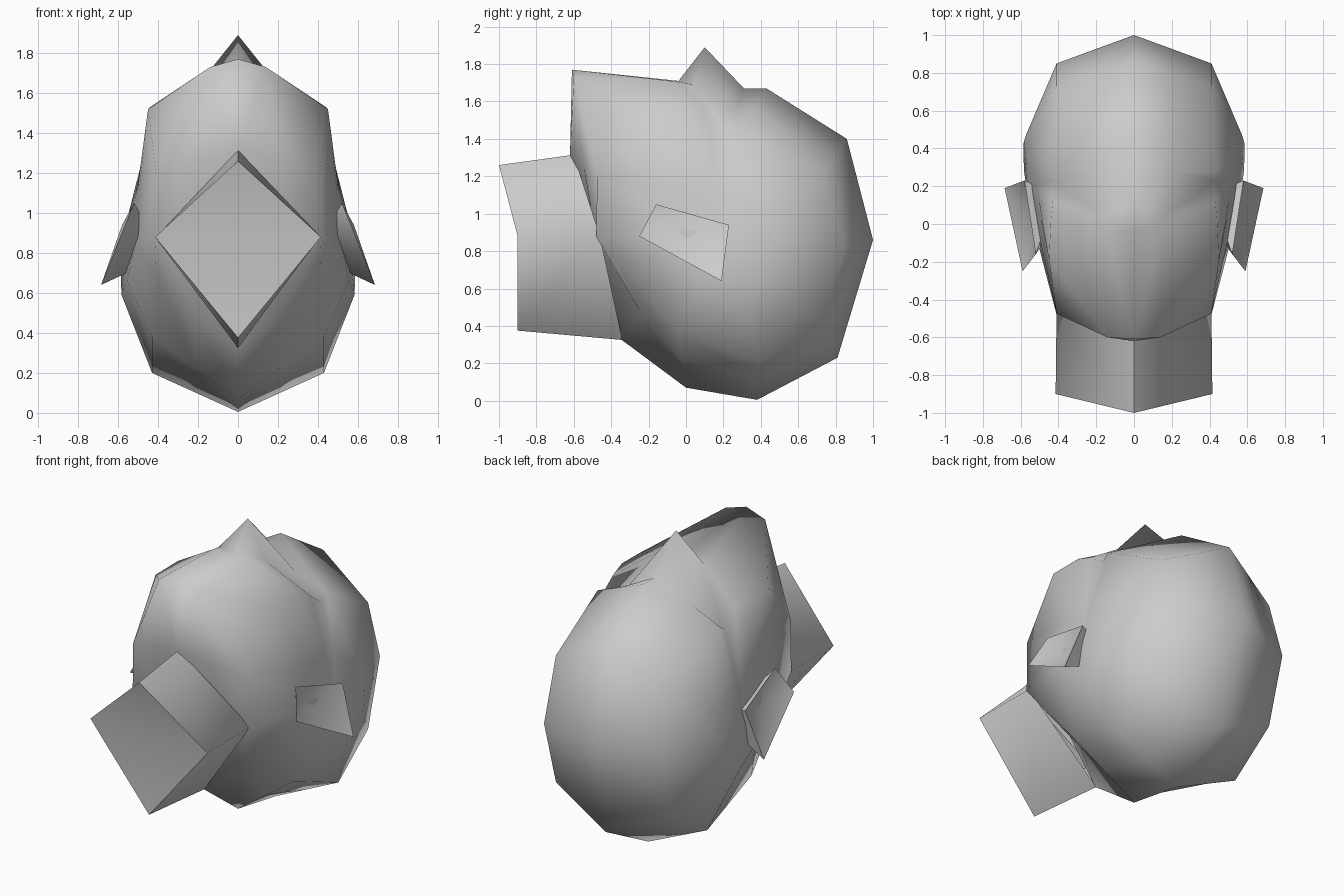
import bpy, bmesh, math

cube = bpy.data.objects.get("Cube")
if cube:
    bpy.data.objects.remove(cube, do_unlink=True)

grey = bpy.data.materials.new("plain_grey")
grey.use_nodes = True
grey.diffuse_color = (0.6, 0.6, 0.6, 1)
grey.node_tree.nodes["Principled BSDF"].inputs["Base Color"].default_value = (0.6, 0.6, 0.6, 1)


def finish(name, bm, angle):
    bmesh.ops.remove_doubles(bm, verts=bm.verts, dist=0.0005)
    bmesh.ops.recalc_face_normals(bm, faces=bm.faces)
    mesh = bpy.data.meshes.new(name)
    bm.to_mesh(mesh)
    bm.free()
    mesh.materials.append(grey)
    obj = bpy.data.objects.new(name, mesh)
    bpy.context.collection.objects.link(obj)
    bpy.ops.object.select_all(action='DESELECT')
    obj.select_set(True)
    bpy.context.view_layer.objects.active = obj
    bpy.ops.object.shade_smooth_by_angle(angle=math.radians(angle))
    return obj


def bridge(bm, a, b, split=()):
    # Rows listed in split are cut along the a[i+1] to b[i] diagonal
    n = len(a)
    for i in range(n):
        j = (i + 1) % n
        if i in split:
            bm.faces.new((a[i], a[j], b[i]))
            bm.faces.new((a[j], b[j], b[i]))
        else:
            bm.faces.new((a[i], a[j], b[j], b[i]))


def fan(bm, ring, tip):
    for i in range(len(ring)):
        bm.faces.new((ring[i], ring[(i + 1) % len(ring)], tip))


# Head with crest: centre outline (y, z) paired with a shoulder ring (x, y, z)
outline = [(-.62, 1.31), (-.61, 1.77), (-.04, 1.71), (.1, 1.89), (.31, 1.67), (.43, 1.67), (.86, 1.4),
           (1, .86), (.81, .23), (.38, .005), (0, .07), (-.35, .33), (-.48, .85)]
shoulder = [(.41, -.475, 1.2), (.45, -.19, 1.52), (.44, .02, 1.53), (.43, .12, 1.5), (.43, .23, 1.42),
            (.43, .28, 1.46), (.41, .73, 1.22), (.41, .85, .83), (.41, .73, .41),
            (.43, .4, .2), (.43, -.05, .38), (.415, -.35, .72), (.41, -.48, .88)]
# Brow, crown and jaw points that leave the straight line to the shoulder
bulge = {1: (.14, -.6, 1.73), 2: (.15, -.04, 1.705), 3: (.16, .04, 1.69), 11: (.2, -.24, .47)}
bm = bmesh.new()
middle = [bm.verts.new((0, y, z)) for y, z in outline]
for side in (1, -1):
    half, outer, cheek = [], [], []
    for i, (x, y, z) in enumerate(shoulder):
        cy, cz = outline[i]
        hx, hy, hz = bulge.get(i, (x / 2, (y + cy) / 2, (z + cz) / 2))
        half.append(bm.verts.new((side * hx, hy, hz)))
        outer.append(bm.verts.new((side * x, y, z)))
        sy, sz = .2 + .42 * (y - .2), .85 + .4 * (z - .85)
        cheek.append(bm.verts.new((side * (.535 + .1 * sy - .12 * (sz - .75)), sy, sz)))
    bridge(bm, middle, half)
    bridge(bm, half, outer, split=(0,))
    bridge(bm, outer, cheek)
    fan(bm, cheek, bm.verts.new((side * .555, .2, .85)))
finish("head", bm, 110)

# Snout: diamond tube with a slanted end
bm = bmesh.new()
back = [bm.verts.new(p) for p in ((0, -.6, 1.315), (.41, -.46, .88), (0, -.34, .325), (-.41, -.46, .88))]
front = [bm.verts.new(p) for p in ((0, -1, 1.26), (.415, -.9, .88), (0, -.9, .375), (-.415, -.9, .88))]
bridge(bm, back, front)
bm.faces.new((front[0], front[1], front[3]))
bm.faces.new((front[1], front[2], front[3]))
finish("snout", bm, 88)

# Ears: flared four-sided cups with a dished centre
rim_points = [(.59, -.25, .88), (.52, -.16, 1.05), (.58, .23, .94), (.685, .19, .64)]
for side, name in ((1, "left_ear"), (-1, "right_ear")):
    bm = bmesh.new()
    rim = [bm.verts.new((side * x, y, z)) for x, y, z in rim_points]
    root = [bm.verts.new((side * .48, .05 + .6 * y, .88 + .6 * (z - .88))) for x, y, z in rim_points]
    bridge(bm, root, rim)
    fan(bm, rim, bm.verts.new((side * .51, .0, .89)))
    finish(name, bm, 75)
